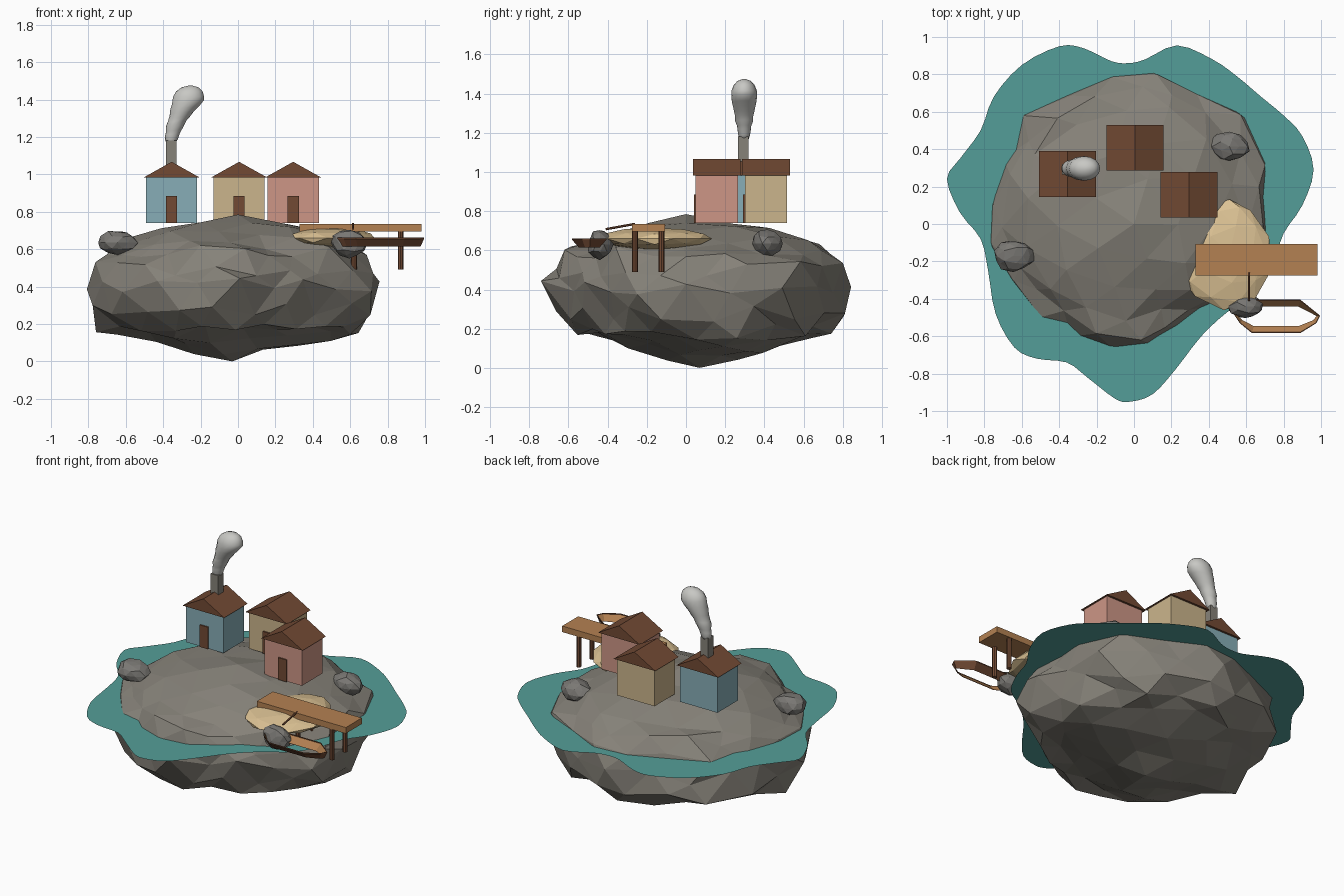
import bpy, bmesh, math, random
from mathutils import Vector

if "Cube" in bpy.data.objects:
    bpy.data.objects.remove(bpy.data.objects["Cube"])

random.seed(11)


def material(name, rgb):
    m = bpy.data.materials.new(name)
    lin = [(c / 255 / 12.92) if c < 10 else ((c / 255 + 0.055) / 1.055) ** 2.4 for c in rgb]
    m.diffuse_color = (*lin, 1)
    m.use_nodes = True
    m.node_tree.nodes["Principled BSDF"].inputs["Base Color"].default_value = m.diffuse_color
    return m


ROCK = material("rock_grey", (134, 130, 121))
BOULDER = material("boulder_grey", (122, 120, 116))
WATER = material("water_teal", (84, 158, 152))
BLUE = material("wall_blue", (135, 173, 183))
BEIGE = material("wall_beige", (203, 181, 140))
PINK = material("wall_pink", (205, 150, 134))
BROWN = material("dark_brown", (114, 74, 52))
WOOD = material("light_wood", (180, 129, 82))
SAND = material("sand", (220, 194, 148))
SMOKE = material("smoke_grey", (200, 200, 196))


def add(name, bm, mat, smooth=False):
    bmesh.ops.recalc_face_normals(bm, faces=bm.faces)
    me = bpy.data.meshes.new(name)
    bm.to_mesh(me)
    bm.free()
    me.materials.append(mat)
    for p in me.polygons:
        p.use_smooth = smooth
    ob = bpy.data.objects.new(name, me)
    bpy.context.collection.objects.link(ob)
    return ob


def box(name, lo, hi, mat):
    bm = bmesh.new()
    bmesh.ops.create_cube(bm, size=1)
    for v in bm.verts:
        v.co = [l + (h - l) * (c + 0.5) for l, h, c in zip(lo, hi, v.co)]
    return add(name, bm, mat)


def rod(name, a, b, r, mat, sides=8):
    a, b = Vector(a), Vector(b)
    bm = bmesh.new()
    bmesh.ops.create_cone(bm, cap_ends=True, segments=sides, radius1=r, radius2=r, depth=(b - a).length)
    q = (b - a).to_track_quat('Z', 'Y')
    for v in bm.verts:
        v.co = q @ v.co + (a + b) / 2
    return add(name, bm, mat)


def loft(rings, caps=True):
    bm = bmesh.new()
    rows = [[bm.verts.new(p) for p in ring] for ring in rings]
    n = len(rows[0])
    for a, b in zip(rows, rows[1:]):
        for i in range(n):
            j = (i + 1) % n
            bm.faces.new((a[i], a[j], b[j], b[i]))
    if caps:
        bm.faces.new(rows[0])
        bm.faces.new(rows[-1])
    return bm


def boulder(name, centre, radii, mat, subdiv=2, rough=0.1):
    bm = bmesh.new()
    bmesh.ops.create_icosphere(bm, subdivisions=subdiv, radius=1)
    for v in bm.verts:
        k = 1 + random.uniform(-rough, rough)
        v.co = [c + r * x * k for c, r, x in zip(centre, radii, v.co)]
    return add(name, bm, mat)


# Island: faceted sphere with a lobed outline, steep flank and shallow keel
OUTLINE = [.70, .73, .76, .73, .75, .74, .78, .71, .75, .70, .65, .64, .66, .56, .57, .68]
bm = bmesh.new()
bmesh.ops.create_icosphere(bm, subdivisions=3, radius=1)
for v in bm.verts:
    x, y, z = v.co
    t = (math.atan2(y, x) % math.tau) / math.tau * 16
    i, f = int(t) % 16, t % 1
    radius = (OUTLINE[i] * (1 - f) + OUTLINE[(i + 1) % 16] * f) * 1.08
    u = math.hypot(x, y)
    r = radius * u ** (0.85 if z > 0 else 1) * random.uniform(0.95, 1.05)
    if z > 0:
        h = 0.4 + 0.35 * z ** (1 - 0.4 * max(0, y))
        h += random.uniform(-0.03, 0.01) if z > 0.6 else random.uniform(-0.04, 0.04)
    else:
        h = 0.4 - 0.4 * (1 - 0.5 * u) * min(1, -z / 0.42) + random.uniform(-0.03, 0.045) * min(1, 2 * u)
    a = math.atan2(y, x) + random.uniform(-0.04, 0.04)
    if u < 0.01:
        r, h = 0, (0.785 if z > 0 else 0)
    v.co = (r * math.cos(a) - 0.03 * max(0, -z), r * math.sin(a) + 0.07 * max(0, -z), max(h, 0))
add("island", bm, ROCK)

# Water: flat sheet with a smooth wavy shore
SHORE = [(.96, .29), (.9, .47), (.8, .58), (.68, .68), (.55, .79), (.42, .88), (.23, .955), (.06, .88), (-.03, .86),
         (-.12, .87), (-.27, .94), (-.4, .95), (-.6, .85), (-.75, .68), (-.82, .5), (-.93, .35), (-1, .24),
         (-.93, .06), (-.82, -.08), (-.78, -.25), (-.74, -.48), (-.64, -.66), (-.52, -.72), (-.36, -.74),
         (-.25, -.82), (-.1, -.935), (-.02, -.95), (.1, -.91), (.22, -.78), (.36, -.6), (.5, -.47), (.66, -.36),
         (.75, -.2), (.8, -.05), (.9, .1)]
bm = bmesh.new()
rim, n = [], len(SHORE)
for i in range(n):
    p0, p1, p2, p3 = (Vector(SHORE[(i + k) % n]) for k in (-1, 0, 1, 2))
    for t in (0, 1 / 3, 2 / 3):
        p = p1 + (p2 - p0) * t / 2 + (2 * p0 - 5 * p1 + 4 * p2 - p3) * t * t / 2 \
            + (3 * p1 - p0 - 3 * p2 + p3) * t ** 3 / 2
        rim.append(bm.verts.new((max(p.x, -1), p.y, 0.52)))
hub = bm.verts.new((0, 0, 0.52))
for i, v in enumerate(rim):
    bm.faces.new((hub, v, rim[(i + 1) % len(rim)]))
add("water", bm, WATER)

# Beach: flattened mound, narrowing toward the back
bm = bmesh.new()
bmesh.ops.create_icosphere(bm, subdivisions=2, radius=1)
for v in bm.verts:
    x, y, z = v.co
    k = random.uniform(0.95, 1.05)
    width = 0.235 * (1 - 0.2 * y)
    v.co = (0.51 + width * x * k - 0.03 * (y < -0.3), -0.16 + 0.295 * y * k, 0.66 + 0.055 * z * k)
add("beach", bm, SAND)

# Loose rocks
boulder("rock_front", (.595, -.44, .63), (.097, .065, .073), BOULDER)
boulder("rock_left", (-.645, -.17, .635), (.105, .083, .066), BOULDER)
boulder("rock_back", (.51, .415, .635), (.108, .078, .07), BOULDER)


# Houses: wall block, solid gable roof with its ridge along y, front door
def house(label, x, y, wall):
    box(label + "_walls", (x - .137, y - .108, .74), (x + .137, y + .108, .985), wall)
    gable = [(-.152, .982), (.152, .982), (0, 1.067)]
    add(label + "_roof", loft([[(x + a, y + s * .122, z) for a, z in gable] for s in (-1, 1)]), BROWN)
    box(label + "_door", (x - .03, y - .117, .74), (x + .03, y - .10, .885), BROWN)


house("blue_house", -.355, .267, BLUE)
house("beige_house", .006, .408, BEIGE)
house("pink_house", .295, .157, PINK)

# Chimney and lumpy smoke plume
box("chimney", (-.385, .265, 1.0), (-.33, .32, 1.18), ROCK)
PLUME = [(-.357, 1.165, .024, .022), (-.355, 1.185, .034, .029), (-.350, 1.215, .039, .034), (-.342, 1.235, .042, .036),
         (-.336, 1.26, .050, .046), (-.325, 1.285, .051, .046), (-.312, 1.305, .058, .051), (-.300, 1.33, .064, .056),
         (-.285, 1.355, .077, .062), (-.268, 1.385, .085, .066), (-.264, 1.415, .083, .065), (-.260, 1.445, .070, .053),
         (-.256, 1.465, .045, .034), (-.254, 1.474, .012, .010)]
rings = [[(x + rx * math.cos(k * math.tau / 16), .297 + ry * math.sin(k * math.tau / 16),
           z + 0.12 * rx * math.cos(k * math.tau / 16) * (i < 10)) for k in range(16)]
         for i, (x, z, rx, ry) in enumerate(PLUME)]
add("smoke", loft(rings), SMOKE, smooth=True)

# Dock
box("dock_deck", (.33, -.275, .695), (.98, -.108, .735), WOOD)
for x in (.62, .87):
    for y in (-.26, -.125):
        rod("dock_post", (x, y, .49), (x, y, .70), .015, BROWN)

# Boat: open sloping hull band, light inside and dark outside, with a thin dark rim
HULL = [(.525, -.47), (.565, -.53), (.63, -.583), (.89, -.583), (.975, -.53), (.995, -.49), (.89, -.405), (.63, -.405)]
cx, cy = .76, -.494


def hull_ring(sx, sy, z):
    return [(cx + (x - cx) * sx, cy + (y - cy) * sy, z) for x, y in HULL]


add("boat_outside", loft([hull_ring(1, 1, .655), hull_ring(.92, .60, .615)], False), BROWN)
add("boat_inside", loft([hull_ring(.99, .96, .657), hull_ring(.92, .58, .619)], False), WOOD)
add("boat_rim", loft([hull_ring(1, 1, .655), hull_ring(1, 1, .661), hull_ring(.985, .95, .661),
                      hull_ring(.985, .95, .655)], False), BROWN)

# Mooring pole from the dock
rod("mooring_pole", (.615, -.41, .708), (.615, -.26, .735), .006, BROWN, 6)
